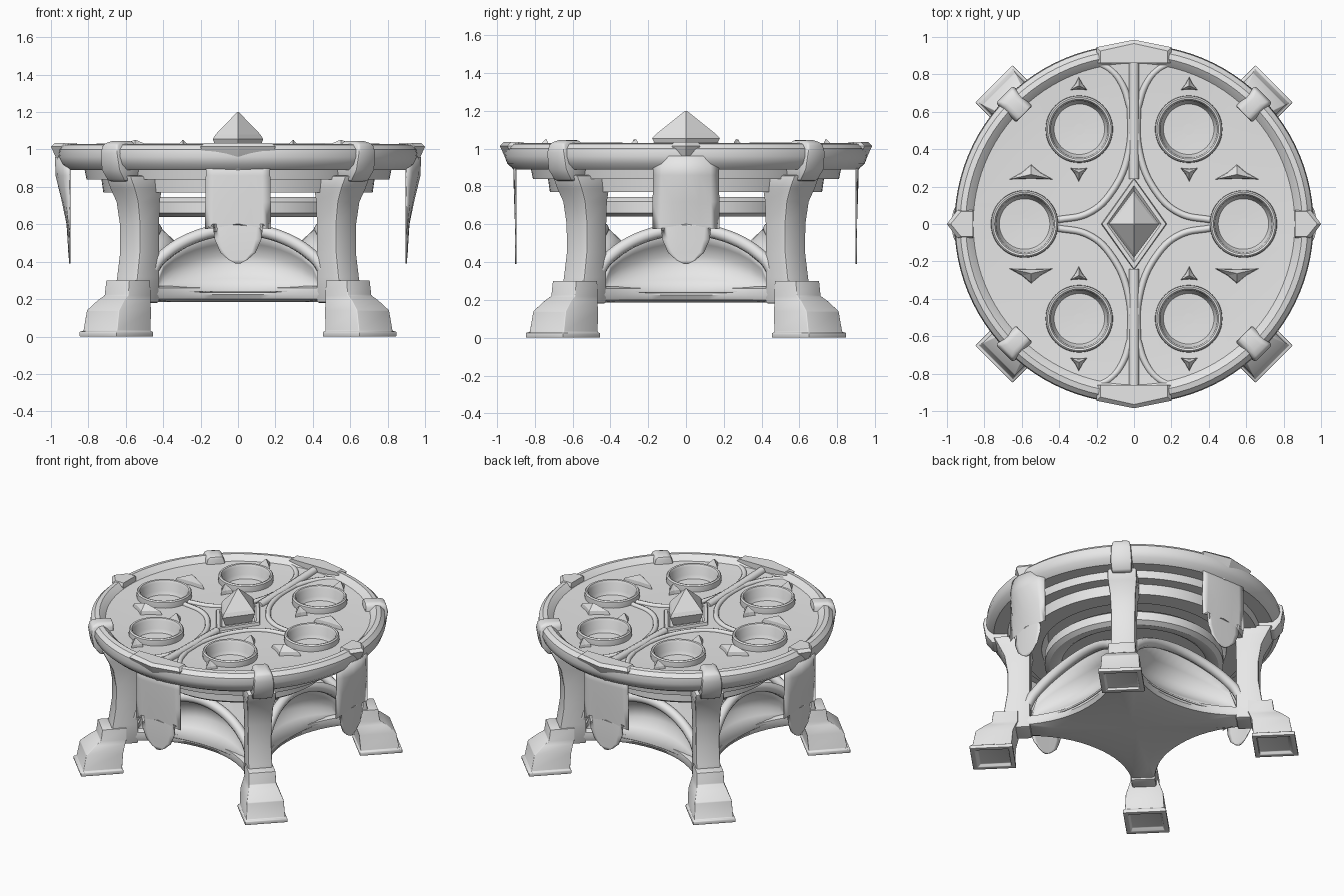
import bpy, bmesh
from math import sin, cos, pi, radians, sqrt
from mathutils import Vector

old = bpy.data.objects.get("Cube")
if old:
    bpy.data.objects.remove(old, do_unlink=True)

stone = bpy.data.materials.new("pale_grey_stone")
stone.use_nodes = True
GREY = (0.8, 0.8, 0.8, 1)
stone.diffuse_color = GREY
stone.node_tree.nodes["Principled BSDF"].inputs["Base Color"].default_value = GREY


def activate(ob):
    bpy.ops.object.select_all(action='DESELECT')
    ob.select_set(True)
    bpy.context.view_layer.objects.active = ob


def finish(name, bm, smooth=40, bevel=0):
    bmesh.ops.recalc_face_normals(bm, faces=bm.faces)
    mesh = bpy.data.meshes.new(name)
    bm.to_mesh(mesh)
    bm.free()
    mesh.materials.append(stone)
    ob = bpy.data.objects.new(name, mesh)
    bpy.context.collection.objects.link(ob)
    activate(ob)
    if bevel:
        mod = ob.modifiers.new("soft_edges", 'BEVEL')
        mod.width, mod.segments = bevel, 2
        bpy.ops.object.modifier_apply(modifier=mod.name)
    if smooth:
        bpy.ops.object.shade_smooth_by_angle(angle=radians(smooth))
    return ob


def loft(name, rings, smooth=40, bevel=0, caps=True):
    """Skin equal-length closed rings of points."""
    bm = bmesh.new()
    rows = [[bm.verts.new(p) for p in ring] for ring in rings]
    n = len(rows[0])
    for a, b in zip(rows, rows[1:]):
        for i in range(n):
            j = (i + 1) % n
            bm.faces.new((a[i], a[j], b[j], b[i]))
    if caps:
        bm.faces.new(rows[0])
        bm.faces.new(rows[-1])
    return finish(name, bm, smooth, bevel)


def sheet(name, rows, thick=0.0):
    """Skin an open grid of points, optionally thickened."""
    bm = bmesh.new()
    grid = [[bm.verts.new(p) for p in row] for row in rows]
    for a, b in zip(grid, grid[1:]):
        for i in range(len(a) - 1):
            bm.faces.new((a[i], a[i + 1], b[i + 1], b[i]))
    ob = finish(name, bm)
    mod = ob.modifiers.new("thickness", 'SOLIDIFY')
    mod.thickness, mod.offset = thick, 0
    bpy.ops.object.modifier_apply(modifier=mod.name)
    return ob


def circle(r, z, n=96, x=0, y=0):
    return [(x + r * cos(2 * pi * i / n), y + r * sin(2 * pi * i / n), z) for i in range(n)]


def lathe(name, profile, n=96, x=0, y=0, caps=True):
    return loft(name, [circle(r, z, n, x, y) for r, z in profile], caps=caps)


def tube(name, points, radius, flat=1.0):
    """Smooth rounded bar through the given points."""
    cu = bpy.data.curves.new(name, 'CURVE')
    cu.dimensions, cu.bevel_depth, cu.bevel_resolution = '3D', radius, 2
    cu.resolution_u, cu.use_fill_caps = 8, True
    sp = cu.splines.new('BEZIER')
    sp.bezier_points.add(len(points) - 1)
    for bp, p in zip(sp.bezier_points, points):
        bp.co = p
        bp.handle_left_type = bp.handle_right_type = 'AUTO'
    ob = bpy.data.objects.new(name, cu)
    bpy.context.collection.objects.link(ob)
    cu.materials.append(stone)
    activate(ob)
    bpy.ops.object.convert(target='MESH')
    ob = bpy.context.object
    bpy.ops.object.shade_smooth_by_angle(angle=radians(50))
    return ob


def around(ob, angles):
    """Repeat a part about the vertical axis."""
    for a in angles:
        dup = ob.copy()
        dup.rotation_euler.z = ob.rotation_euler.z + radians(a)
        bpy.context.collection.objects.link(dup)


QUARTERS = (90, 180, 270)

# Round table top with raised rim and stepped underside
top = lathe("table_top", [
    (0.05, 0.87), (0.56, 0.87), (0.6, 0.77), (0.72, 0.77), (0.73, 0.84), (0.81, 0.84),
    (0.82, 0.89), (0.91, 0.89), (0.945, 0.92), (0.96, 0.96), (0.955, 1.0), (0.93, 1.025),
    (0.9, 1.03), (0.88, 1.015), (0.86, 0.995), (0.7, 0.985), (0.4, 0.985), (0.05, 0.985)])

# Six recessed cups
for i in range(6):
    x, y = 0.585 * cos(i * pi / 3), 0.585 * sin(i * pi / 3)
    cutter = lathe("cup_cutter", [(0.165, 0.93), (0.165, 1.1)], 48, x, y)
    cutter.hide_render = True
    activate(top)
    cut = top.modifiers.new("cup_hole", 'BOOLEAN')
    cut.object, cut.solver = cutter, 'EXACT'
    bpy.ops.object.modifier_apply(modifier=cut.name)
    bpy.data.objects.remove(cutter, do_unlink=True)
    lathe("cup", [(0.12, 0.9), (0.172, 0.93), (0.18, 1.0), (0.178, 1.025), (0.17, 1.033),
                  (0.16, 1.03), (0.152, 1.015), (0.148, 0.96), (0.135, 0.935), (0.03, 0.93)],
          48, x, y)
activate(top)
bpy.ops.object.shade_smooth_by_angle(angle=radians(35))


# Small pointed studs beside the cups
def stud(x, y, wide, deep, flip):
    outline = []
    for k in range(6):
        r = 1 if k % 2 == 0 else 0.42
        a = pi / 2 + k * pi / 3
        outline.append(Vector((r * cos(a) * wide, flip * r * sin(a) * deep, 0)))
    base = Vector((x, y, 0.975))
    loft("pointed_stud", [[base + p for p in outline],
                          [base + p * 0.85 + Vector((0, 0, 0.035)) for p in outline],
                          [base + p * 0.05 + Vector((0, 0, 0.075)) for p in outline]], smooth=0)


for sx in (-1, 1):
    for sy in (-1, 1):
        stud(sx * 0.295, sy * 0.74, 0.055, 0.05, sy)
        stud(sx * 0.295, sy * 0.275, 0.055, 0.05, -sy)
        stud(sx * 0.55, sy * 0.265, 0.14, 0.055, sy)
        # Curved inlay ridges between the cups
        for line in ([(0.02, 0.68), (0.03, 0.38), (0.12, 0.17), (0.24, 0.06), (0.42, 0.02)],
                     [(0.02, 0.62), (0.06, 0.74), (0.12, 0.82), (0.21, 0.87)]):
            tube("inlay_ridge", [(sx * x, sy * y, 0.985) for x, y in line], 0.018)
for s in (-1, 1):
    tube("centre_spine", [(0, s * 0.24, 0.985), (0, s * 0.6, 0.99), (0, s * 0.92, 1.0)], 0.028)


# Central crystal with its diamond setting
def diamond(hx, hy, z):
    return [(hx, 0, z), (0, hy, z), (-hx, 0, z), (0, -hy, z)]


loft("crystal_setting", [diamond(*d) for d in (
    (0.18, 0.25, 0.97), (0.17, 0.24, 1.005), (0.145, 0.205, 1.005), (0.13, 0.18, 0.99))], smooth=0)
loft("crystal", [diamond(*d) for d in (
    (0.1, 0.13, 0.97), (0.135, 0.18, 1.055), (0.12, 0.155, 1.08), (0.004, 0.005, 1.2))], smooth=0)


# Legs: square sections (height, distance out, half depth, half width), built toward +x
def square_leg(name, sections, bevel=0.012):
    rings = [[(r - a, -b, z), (r + a, -b, z), (r + a, b, z), (r - a, b, z)]
             for z, r, a, b in sections]
    ob = loft(name, rings, bevel=bevel)
    ob.rotation_euler.z = pi / 4
    around(ob, QUARTERS)


square_leg("foot", [(0.02, 0.91, 0.1, 0.1), (0, 0.92, 0.11, 0.11), (0, 0.92, 0.14, 0.14),
                    (0.025, 0.92, 0.14, 0.14), (0.03, 0.915, 0.128, 0.128),
                    (0.14, 0.9, 0.122, 0.122), (0.195, 0.86, 0.1, 0.1), (0.22, 0.835, 0.085, 0.09),
                    (0.3, 0.83, 0.08, 0.088)], 0.004)
square_leg("leg", [(0.18, 0.77, 0.1, 0.08), (0.32, 0.755, 0.085, 0.08), (0.45, 0.745, 0.075, 0.078),
                   (0.6, 0.745, 0.075, 0.08), (0.72, 0.755, 0.085, 0.085),
                   (0.79, 0.77, 0.105, 0.095), (0.86, 0.79, 0.12, 0.095)])
square_leg("rim_bracket", [(0.83, 0.87, 0.05, 0.065), (0.89, 0.89, 0.075, 0.07),
                           (0.98, 0.905, 0.075, 0.065), (1.03, 0.9, 0.07, 0.055),
                           (1.045, 0.88, 0.05, 0.035)])

# Star-shaped lower shelf with hollowed sides
star = []
for q in range(4):
    c, s = cos(q * pi / 2), sin(q * pi / 2)
    for k in range(-8, 9):
        t = k / 8
        y = -(0.4 + 0.2 * abs(t) ** 2.2)
        x = t * 0.5
        star.append((x * c - y * s, x * s + y * c))
loft("lower_shelf", [[(x * f, y * f, z) for x, y in star] for f, z in (
    (0.1, 0.185), (0.7, 0.185), (0.96, 0.2), (1.0, 0.225), (0.98, 0.26), (0.85, 0.27), (0.1, 0.27))])

# Arches between the legs, each with a hollowed infill panel
STEPS = [k / 8 for k in range(-8, 9)]
arch = tube("arch", [(0.5 * t, -0.44 - 0.1 * t * t, 0.22 + 0.355 * sqrt(max(0, 1 - abs(t) ** 1.9)))
                     for t in STEPS], 0.034)
around(arch, QUARTERS)
panel = sheet("arch_panel", [
    [(0.46 * t, -0.41 - 0.1 * t * t + 0.12 * sin(pi * v) * (1 - t * t),
      0.24 + v * 0.33 * sqrt(max(0, 1 - abs(t) ** 1.9))) for t in STEPS]
    for v in (0, 0.2, 0.4, 0.6, 0.8, 1)], 0.012)
around(panel, QUARTERS)

# Upper ring tying the legs together
lathe("upper_ring", [(0.55, 0.64), (0.58, 0.66), (0.58, 0.72), (0.55, 0.745), (0.5, 0.745),
                     (0.47, 0.72), (0.47, 0.66), (0.5, 0.64), (0.55, 0.64)], caps=False)

# Hanging banners: (height, half width, outward bulge)
ROWS = [(0.96, 0.17, 1.0), (0.86, 0.172, 0.95), (0.72, 0.175, 0.5), (0.575, 0.175, 0.2),
        (0.6, 0.135, 0.2), (0.52, 0.125, 0.1), (0.45, 0.095, 0.05), (0.41, 0.05, 0.0),
        (0.39, 0.012, 0.0)]
for name, bulge, turns in (("end_banner", 0.01, (0, 180)), ("side_banner", 0.075, (90, 270))):
    for a in turns:
        rows = []
        for z, w, b in ROWS:
            rows.append([(w * u, -0.9 - bulge * b * (1 - u * u),
                          z + (0.03 * (1 - abs(u)) if z == 0.575 else 0))
                         for u in (-1, -0.75, -0.4, 0, 0.4, 0.75, 1)])
        sheet(name, rows, 0.008).rotation_euler.z = radians(a)


# Pointed caps on the rim above the banners
def cap(name, w, tip, angle):
    def ring(z, d, f):
        return [(w * f, -0.86, z), (w * f, -0.945 + d, z), (0, -tip + d, z),
                (-w * f, -0.945 + d, z), (-w * f, -0.86, z)]
    ob = loft(name, [ring(0.89, 0.07, 0.85), ring(0.96, 0.025, 0.95), ring(1.015, 0, 1),
                     ring(1.035, 0.02, 0.9)], smooth=20)
    ob.rotation_euler.z = radians(angle)


for a in (0, 180):
    cap("end_cap", 0.2, 0.985, a)
    cap("side_cap", 0.075, 1.0, a + 90)
